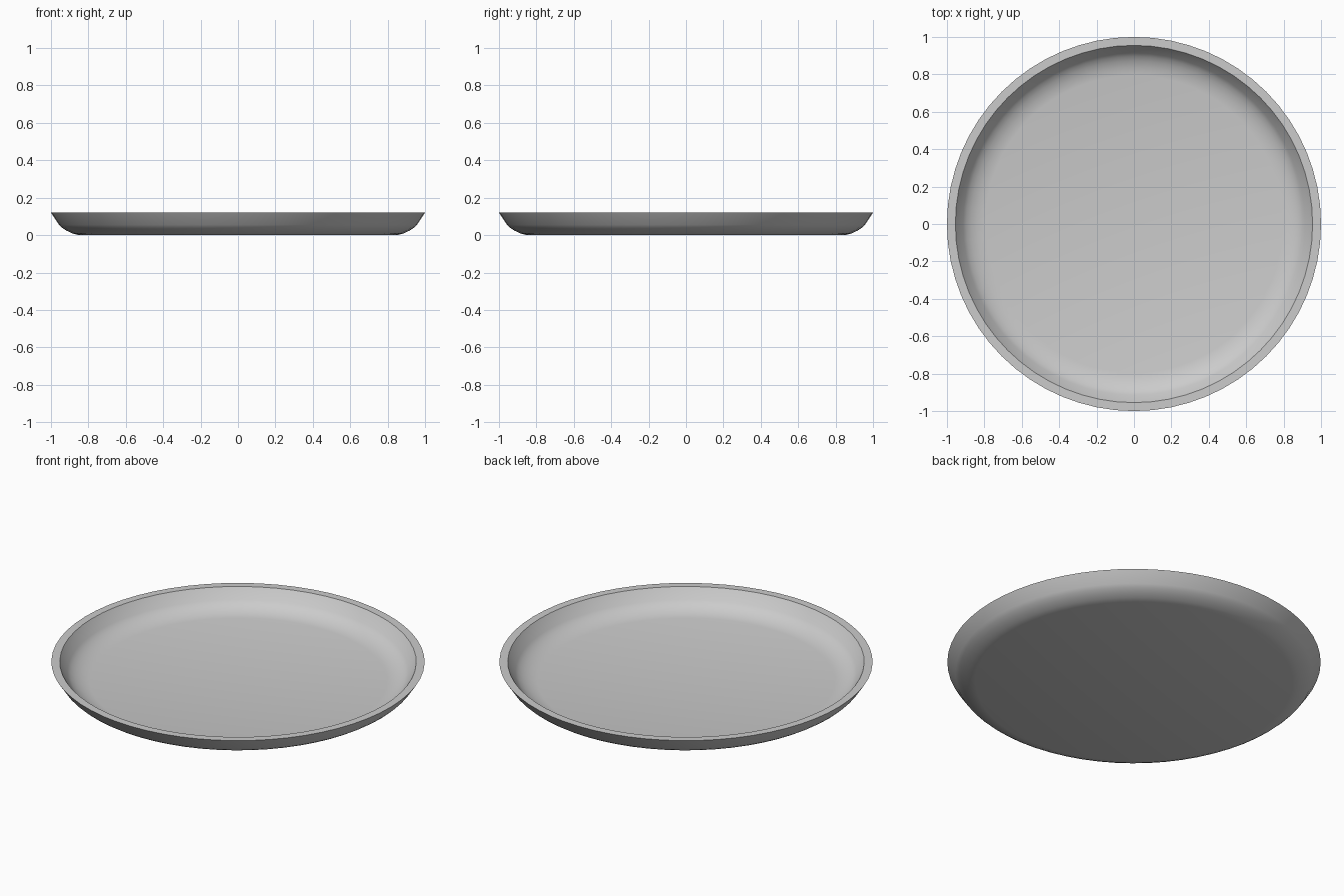
import bpy, bmesh, math

if "Cube" in bpy.data.objects:
    bpy.data.objects.remove(bpy.data.objects["Cube"])

SEGMENTS = 64

# Plate cross-section: underside, flared outer wall, flat lip, inner wall, thin floor
profile = [(0, 0), (0.85, 0), (0.885, 0.009), (0.917, 0.024), (0.94, 0.039), (0.957, 0.055),
           (1.0, 0.12), (0.955, 0.12),
           (0.914, 0.06), (0.896, 0.043), (0.872, 0.029), (0.84, 0.016), (0.795, 0.008), (0, 0.008)]

# Revolve the cross-section around the vertical axis
bm = bmesh.new()
verts = [bm.verts.new((r, 0, z)) for r, z in profile]
edges = [bm.edges.new(pair) for pair in zip(verts, verts[1:])]
bmesh.ops.spin(bm, geom=verts + edges, cent=(0, 0, 0), axis=(0, 0, 1),
               angle=math.tau, steps=SEGMENTS, use_duplicate=False)
bmesh.ops.remove_doubles(bm, verts=bm.verts, dist=1e-4)
bmesh.ops.recalc_face_normals(bm, faces=bm.faces)
mesh = bpy.data.meshes.new("plate")
bm.to_mesh(mesh)
bm.free()

plate = bpy.data.objects.new("plate", mesh)
bpy.context.collection.objects.link(plate)

# Smooth inside and outside, crisp outer rim
bpy.context.view_layer.objects.active = plate
plate.select_set(True)
bpy.ops.object.shade_smooth_by_angle(angle=math.radians(50))
